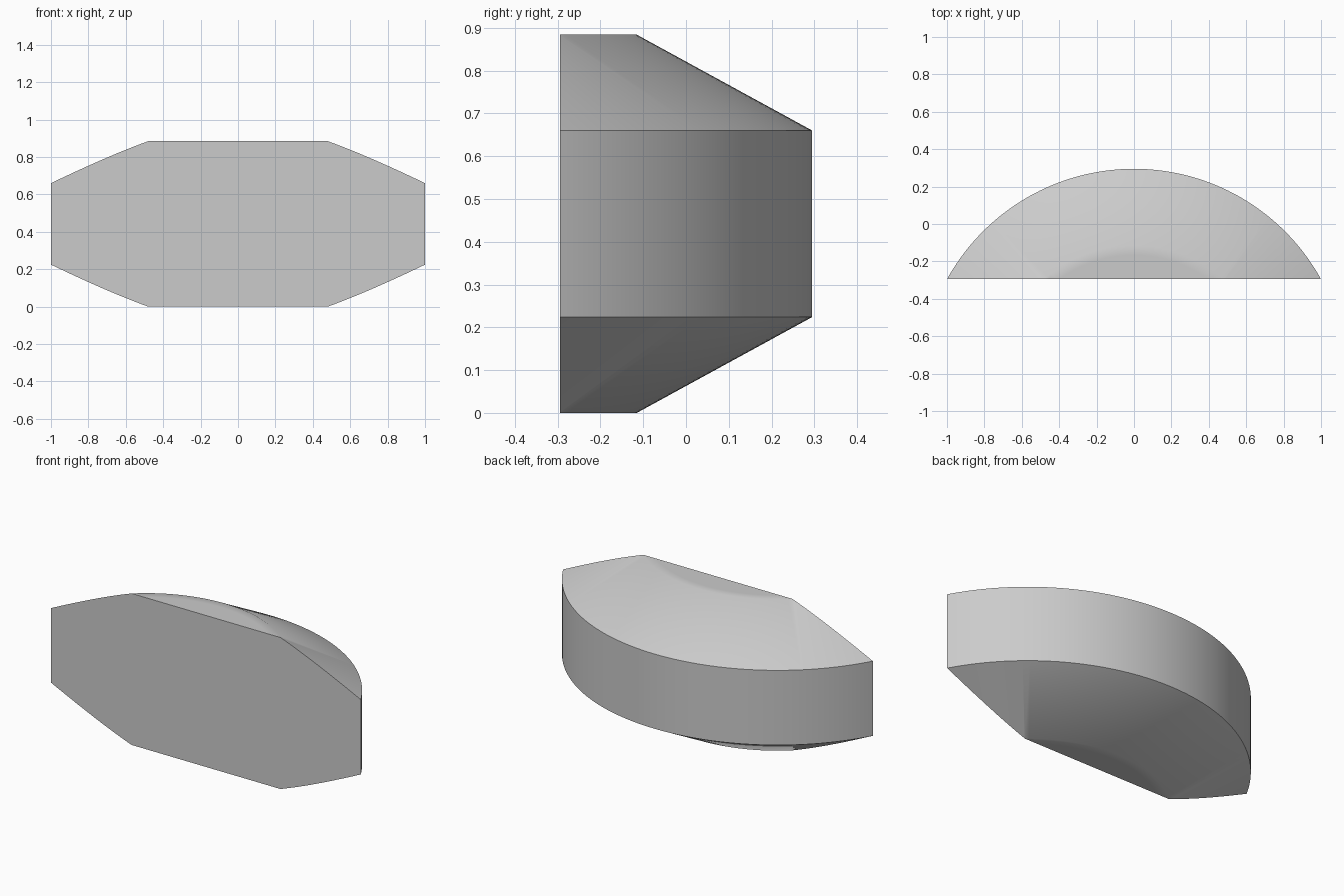
import bpy, bmesh, math
from mathutils import Matrix, Vector

if "Cube" in bpy.data.objects:
    bpy.data.objects.remove(bpy.data.objects["Cube"])

RADIUS, FLAT_R = 1.142, 0.732      # outer wall and flat end radii
CENTRE_Y = 0.295 - RADIUS          # axis of the turned body
HEIGHT, LOW, HIGH = 0.884, 0.224, 0.660
STEPS = 192

# Turned body: flat ends, conical bevels and a straight wall
profile = [(0, 0), (FLAT_R - 0.05, 0), (FLAT_R, 0), (RADIUS, LOW),
           (RADIUS, HIGH), (FLAT_R, HEIGHT), (FLAT_R - 0.05, HEIGHT), (0, HEIGHT)]
bm = bmesh.new()
verts = [bm.verts.new((0, r, z)) for r, z in profile]
edges = [bm.edges.new(pair) for pair in zip(verts, verts[1:])]
bmesh.ops.spin(bm, geom=verts + edges, cent=(0, 0, 0), axis=(0, 0, 1),
               angle=math.tau, steps=STEPS)
bmesh.ops.remove_doubles(bm, verts=bm.verts, dist=1e-4)
bmesh.ops.transform(bm, matrix=Matrix.Translation((0, CENTRE_Y, 0)), verts=bm.verts)

# Slice off the segment and close its flat front
cut = bmesh.ops.bisect_plane(bm, geom=bm.verts[:] + bm.edges[:] + bm.faces[:],
                             plane_co=Vector((0, -0.295, 0)), plane_no=(0, 1, 0),
                             clear_inner=True)
rim = [e for e in cut["geom_cut"] if isinstance(e, bmesh.types.BMEdge)]
bmesh.ops.contextual_create(bm, geom=rim)
bmesh.ops.recalc_face_normals(bm, faces=bm.faces)

mesh = bpy.data.meshes.new("bevelled_segment")
bm.to_mesh(mesh)
bm.free()
segment = bpy.data.objects.new("bevelled_segment", mesh)
bpy.context.collection.objects.link(segment)

# Plain grey, smooth across the shallow bevel and sharp at the wall
grey = bpy.data.materials.new("light grey")
grey.diffuse_color = (0.6, 0.6, 0.6, 1)
grey.use_nodes = True
grey.node_tree.nodes["Principled BSDF"].inputs["Base Color"].default_value = grey.diffuse_color
mesh.materials.append(grey)
bpy.context.view_layer.objects.active = segment
segment.select_set(True)
bpy.ops.object.shade_smooth_by_angle(angle=math.radians(35))
